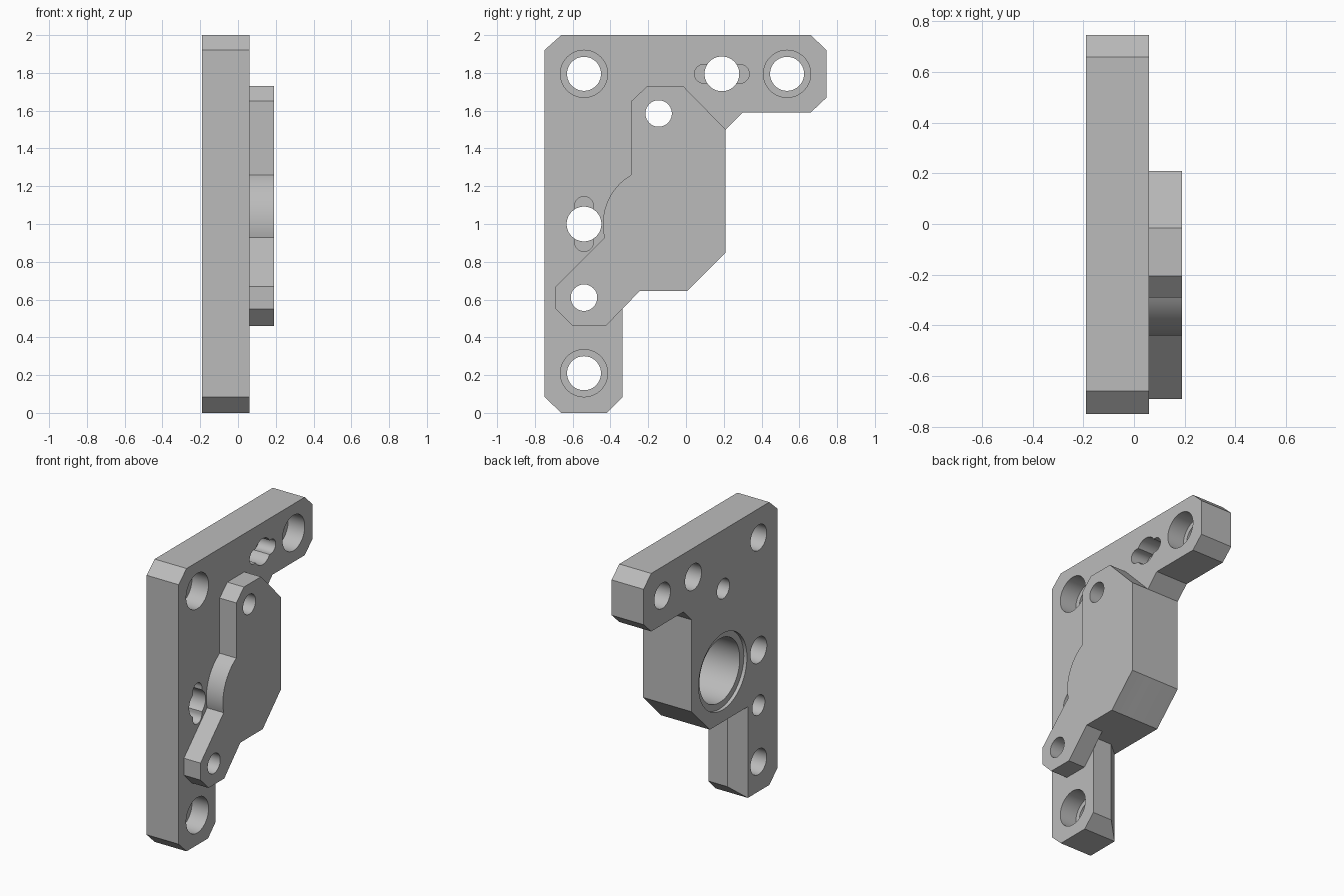
import bpy, bmesh, math
from mathutils import Vector

cube = bpy.data.objects.get("Cube")
if cube:
    bpy.data.objects.remove(cube, do_unlink=True)

BACK, FACE, TOP = -0.19, 0.06, 0.19   # plate back, plate face, boss face (x)

metal = bpy.data.materials.new("light_grey_metal")
metal.use_nodes = True
grey = (0.5, 0.5, 0.5, 1)
metal.diffuse_color = grey
metal.node_tree.nodes["Principled BSDF"].inputs["Base Color"].default_value = grey


def prism(name, base, offset):
    """Extrude a closed 3D outline along an offset."""
    bm = bmesh.new()
    face = bm.faces.new([bm.verts.new(p) for p in base])
    new = bmesh.ops.extrude_face_region(bm, geom=[face])["geom"]
    bmesh.ops.translate(bm, vec=offset,
                        verts=[v for v in new if isinstance(v, bmesh.types.BMVert)])
    bmesh.ops.recalc_face_normals(bm, faces=bm.faces)
    mesh = bpy.data.meshes.new(name)
    bm.to_mesh(mesh)
    bm.free()
    mesh.materials.append(metal)
    obj = bpy.data.objects.new(name, mesh)
    bpy.context.collection.objects.link(obj)
    return obj


def slab(name, outline, x0, x1):
    return prism(name, [(x0, y, z) for y, z in outline], Vector((x1 - x0, 0, 0)))


def arc(cy, cz, r, a0, a1, n):
    steps = [math.radians(a0 + (a1 - a0) * i / n) for i in range(n + 1)]
    return [(cy + r * math.cos(a), cz + r * math.sin(a)) for a in steps]


def circle(cy, cz, r, n=64):
    return arc(cy, cz, r, 0, 360, n)[:-1]


def combine(target, tool, operation):
    """Apply a boolean and throw the tool away."""
    mod = target.modifiers.new(operation, "BOOLEAN")
    mod.operation, mod.solver, mod.object = operation, "EXACT", tool
    bpy.context.view_layer.objects.active = target
    bpy.ops.object.modifier_apply(modifier=mod.name)
    bpy.data.objects.remove(tool, do_unlink=True)


def cut(outline, x0, x1):
    combine(bracket, slab("cutter", outline, x0, x1), "DIFFERENCE")


# L-shaped plate with clipped corners and a filled inner corner
bracket = slab("mounting_bracket", [
    (-0.75, 0.085), (-0.66, 0), (-0.42, 0), (-0.335, 0.085), (-0.335, 0.645),
    (0.005, 0.645), (0.21, 0.85), (0.21, 1.5), (0.3, 1.59), (0.66, 1.59),
    (0.745, 1.67), (0.745, 1.92), (0.66, 2), (-0.66, 2), (-0.75, 1.92)], BACK, FACE)

# Long chamfer down the inner back edge of the leg
combine(bracket, prism("cutter", [
    (BACK, -0.42, -0.1), (-0.09, -0.335, -0.1), (-0.09, -0.25, -0.1),
    (-0.25, -0.25, -0.1), (-0.25, -0.42, -0.1)], Vector((0, 0, 0.745))), "DIFFERENCE")

# Raised boss, rounded around the bore
BORE = (-0.14, 1.0)
boss = [(-0.69, 0.55), (-0.6, 0.46), (-0.425, 0.46), (-0.245, 0.645),
        (0.005, 0.645), (0.21, 0.85), (0.21, 1.5), (-0.015, 1.73),
        (-0.205, 1.73), (-0.29, 1.65)]
boss += arc(*BORE, 0.3, 120, 194, 20) + [(-0.69, 0.67)]
combine(bracket, slab("boss", boss, FACE, TOP), "UNION")

# Blind bore with a shallow seat, open at the back
cut(circle(*BORE, 0.27), -0.3, BACK + 0.025)
cut(circle(*BORE, 0.225), -0.3, 0.12)

# Counterbored corner holes
for y, z in [(-0.54, 1.795), (0.535, 1.795), (-0.54, 0.21)]:
    cut(circle(y, z, 0.09), -0.3, 0.3)
    cut(circle(y, z, 0.125), FACE - 0.13, 0.3)

# Dowel holes crossed by short slots
for y, z, upright in [(-0.54, 1.0, True), (0.19, 1.795, False)]:
    cut(circle(y, z, 0.092), -0.3, 0.3)
    slot = arc(0.095, 0, 0.05, -90, 90, 16) + arc(-0.095, 0, 0.05, 90, 270, 16)
    slot = [(y - b, z + a) if upright else (y + a, z + b) for a, b in slot]
    cut(slot, FACE - 0.13, FACE + 0.02)

# Small through holes in the boss ends
for y, z in [(-0.145, 1.585), (-0.54, 0.61)]:
    cut(circle(y, z, 0.07), -0.3, 0.3)

bpy.ops.object.select_all(action="DESELECT")
bracket.select_set(True)
bpy.context.view_layer.objects.active = bracket
bpy.ops.object.shade_smooth_by_angle(angle=math.radians(25))
